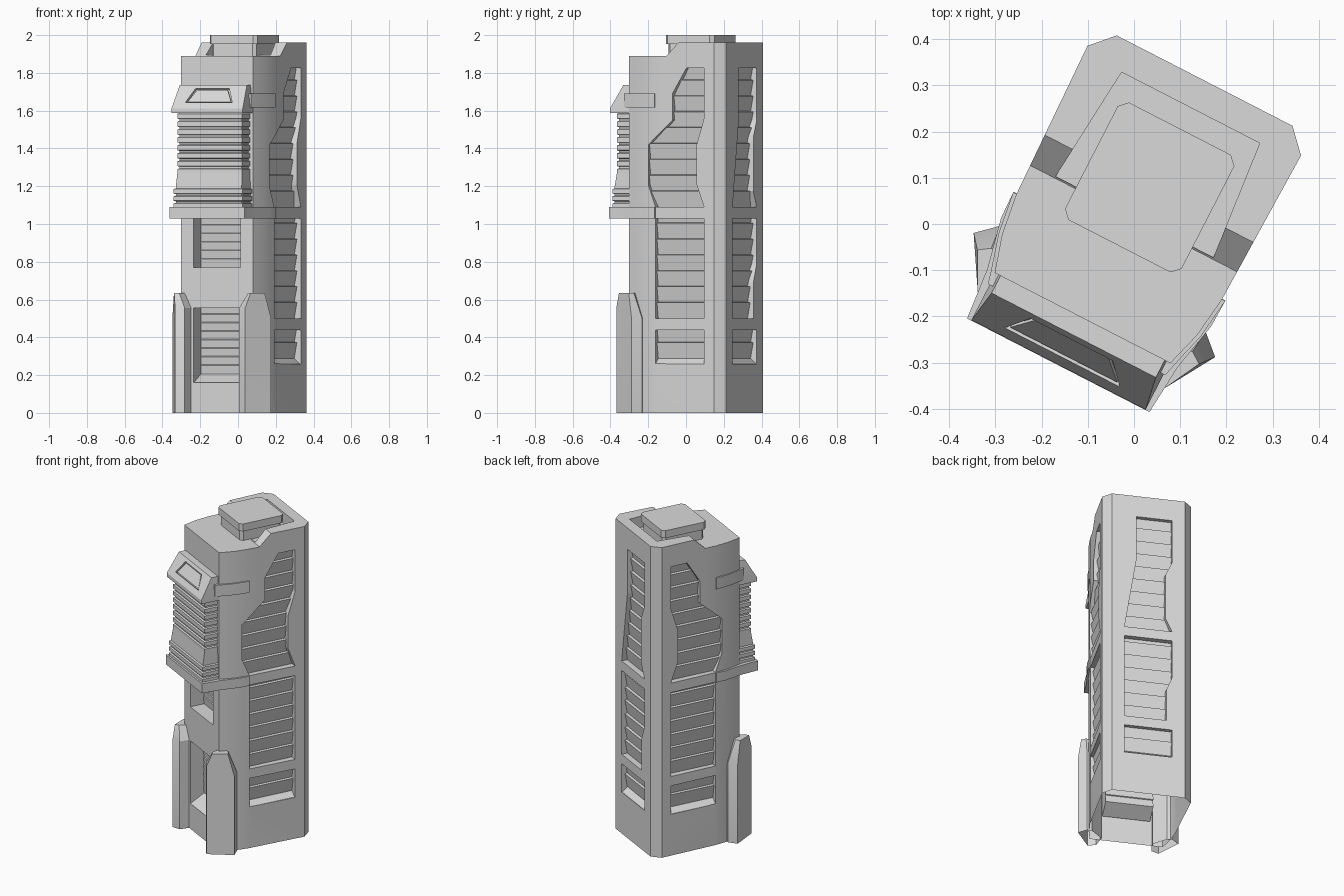
import bpy, bmesh, math
from mathutils import Matrix

if "Cube" in bpy.data.objects:
    bpy.data.objects.remove(bpy.data.objects["Cube"])

mat = bpy.data.materials.new("concrete_grey")
mat.diffuse_color = (0.7, 0.7, 0.7, 1)
mat.use_nodes = True
mat.node_tree.nodes["Principled BSDF"].inputs["Base Color"].default_value = mat.diffuse_color
# everything is modelled square to the axes, then turned to the tower's heading
TURN = Matrix.Rotation(math.radians(-27.2), 4, 'Z') @ Matrix.Translation((-0.006, 0, 0))
parts = []


def loft(name, rings, keep=True):
    """Closed solid through rings of equal point count."""
    bm = bmesh.new()
    vs = [[bm.verts.new(p) for p in r] for r in rings]
    n = len(rings[0])
    for a, b in zip(vs, vs[1:]):
        for i in range(n):
            j = (i + 1) % n
            bm.faces.new((a[i], a[j], b[j], b[i]))
    bm.faces.new(vs[0][::-1])
    bm.faces.new(vs[-1])
    bmesh.ops.recalc_face_normals(bm, faces=bm.faces)
    me = bpy.data.meshes.new(name)
    bm.to_mesh(me)
    bm.free()
    ob = bpy.data.objects.new(name, me)
    bpy.context.collection.objects.link(ob)
    me.materials.append(mat)
    if keep:
        parts.append(ob)
    return ob


def prism(name, outline, z0, z1, keep=True):
    return loft(name, [[(x, y, z) for x, y in outline] for z in (z0, z1)], keep)


def both(half):
    """Full outline from the right half, listed front to back."""
    return half + [(-x, y) for x, y in reversed(half)]


def cut(ob, cutter):
    cutter.hide_render = True
    m = ob.modifiers.new("cut", 'BOOLEAN')
    m.operation, m.solver, m.object = 'DIFFERENCE', 'EXACT', cutter
    bpy.context.view_layer.objects.active = ob
    bpy.ops.object.modifier_apply(modifier=m.name)
    bpy.data.objects.remove(cutter, do_unlink=True)


def open_bottom(ob):
    bm = bmesh.new()
    bm.from_mesh(ob.data)
    low = [f for f in bm.faces if f.calc_center_median().z < 0.001]
    bmesh.ops.delete(bm, geom=low, context='FACES')
    bm.to_mesh(ob.data)
    bm.free()


def lerp(path, z):
    for (z0, s0), (z1, s1) in zip(path, path[1:]):
        if z <= z1:
            return s0 + (s1 - s0) * max(0, z - z0) / (z1 - z0)
    return path[-1][1]


def louvre(place, left, right, depth=0.037, tooth=0.016, pitch=0.084, sill=0.0):
    """Window pocket cutter whose inner face is stepped into slats."""
    z0, z1 = left[0][0], left[-1][0]
    zs = {p[0] for p in left + right}
    k = z0 + sill + pitch
    steps = []
    while k < z1 - 0.02:
        steps.append(k)
        k += pitch
    for s in steps:
        zs = {z for z in zs if abs(z - s) > 0.006 or z in (z0, z1)} | {s, s + 0.003}
    if sill:
        zs.add(z0 + sill)
    rings = []
    for z in sorted(zs):
        if sill and z == z0:
            d = 0.004
        else:
            below = [s for s in steps if s + 0.0029 <= z]
            base = below[-1] if below else z0 + sill
            d = depth - tooth * min(1, max(0, z - base) / pitch)
        a, b = lerp(left, z), lerp(right, z)
        rings.append([place(a, -0.05, z), place(b, -0.05, z), place(b, d, z), place(a, d, z)])
    return loft("window_cutter", rings, False)


# main tower
body = prism("tower_body", both([(0.214, -0.232), (0.238, -0.15), (0.25, -0.06),
                                 (0.26, 0.297), (0.214, 0.346)]), 0, 1.96)

# lowered front roof with sloped parapet ends, and sunken roof deck
roof = [(-0.5, 1.89), (0.01, 1.89), (0.083, 1.96), (0.083, 2.1), (-0.5, 2.1)]
cut(body, loft("roof_cutter", [[(x, y, z) for y, z in roof] for x in (-0.5, 0.5)], False))
cut(body, prism("deck_cutter", both([(0.192, 0.014), (0.168, 0.28)]), 1.888, 2.1, False))

# side windows, mirrored
top_front = [(1.09, -0.055), (1.2, -0.1), (1.42, -0.1), (1.55, 0.046), (1.69, 0.046), (1.825, 0.13)]
top_back = [(1.09, 0.237), (1.21, 0.192), (1.42, 0.192), (1.56, 0.237), (1.825, 0.237)]
for sg in (1, -1):
    def side(s, d, z, sg=sg):
        return (sg * (0.256 - d), s, z)
    cut(body, louvre(side, top_front, top_back))
    cut(body, louvre(side, [(0.5, -0.055), (1.03, -0.055)], [(0.5, 0.237), (1.03, 0.237)]))
    cut(body, louvre(side, [(0.26, -0.055), (0.44, -0.055)], [(0.26, 0.237), (0.44, 0.237)], sill=0.028))


# back windows
def back(s, d, z):
    return (s, 0.346 - d, z)


cut(body, louvre(back, [(1.09, -0.14), (1.17, -0.1), (1.46, -0.1), (1.55, -0.14), (1.825, -0.14)],
                 [(1.09, 0.14), (1.54, 0.07), (1.825, 0.07)]))
cut(body, louvre(back, [(0.5, -0.105), (0.7, -0.105), (0.79, -0.14), (1.03, -0.14)],
                 [(0.5, 0.14), (1.03, 0.14)]))
cut(body, louvre(back, [(0.26, -0.14), (0.44, -0.14)], [(0.26, 0.14), (0.44, 0.14)], sill=0.028))


# front doorway above a sloped step, and front window under the bay
def front(s, d, z):
    return (s, -0.232 + d, z)


for z0, z1, sill in ((0.16, 0.555, 0.047), (0.77, 1.04, 0.0)):
    cut(body, louvre(front, [(z0, -0.14), (z1, -0.14)], [(z0, 0.14), (z1, 0.14)],
                     depth=0.09, tooth=0.006, pitch=0.045, sill=sill))
open_bottom(body)

# ledge that carries the bay and wraps onto the sides
prism("bay_ledge", both([(0.222, -0.347), (0.232, -0.232), (0.256, -0.12), (0.258, -0.057), (0.2, -0.057)]),
      1.03, 1.09)


# ribbed bay wall: flared foot, then straight
def bay_ring(z, w, f):
    return [(-w, f, z), (w, f, z), (w + 0.004, -0.215, z), (-w - 0.004, -0.215, z)]


rings = []
for z0, z1, n, w, f in ((1.085, 1.2, 3, 0.205, -0.336), (1.265, 1.6, 8, 0.193, -0.316)):
    p = (z1 - z0) / n
    for i in range(n):
        z = z0 + i * p
        rings += [bay_ring(z, w, f), bay_ring(z + p * 0.6, w, f),
                  bay_ring(z + p * 0.7, w - 0.009, f + 0.009), bay_ring(z + p * 0.92, w - 0.009, f + 0.009)]
rings.append(bay_ring(1.6, 0.193, -0.316))
loft("bay_ribs", rings)

# bay hood with a sunken trapezoid panel
hood = loft("bay_hood", [[(-w, f, z), (w, f, z), (w, -0.215, z), (-w, -0.215, z)]
                         for z, w, f in ((1.588, 0.212, -0.346), (1.612, 0.212, -0.346), (1.735, 0.2, -0.274))])


def slope(w, z, off):
    y = -0.346 + (z - 1.612) * 0.072 / 0.123
    return (w, y - 0.863 * off, z + 0.505 * off)


def panel(name, g, lo, hi, keep):
    pts = [(-0.14 + g, 1.643 + g / 2), (0.14 - g, 1.643 + g / 2), (0.1 - g, 1.717 - g / 2), (-0.1 + g, 1.717 - g / 2)]
    return loft(name, [[slope(w, z, o) for w, z in pts] for o in (lo, hi)], keep)


cut(hood, panel("panel_cutter", 0, -0.012, 0.03, False))
panel("hood_panel", 0.01, -0.02, -0.004, True)

# straps from the hood to the side walls
for sg in (1, -1):
    prism("bay_strap", [(sg * x, y) for x, y in ((0.2, -0.26), (0.216, -0.26), (0.223, -0.232), (0.246, -0.15),
                                                 (0.258, -0.058), (0.23, -0.058), (0.2, -0.2))], 1.618, 1.69)

# corner buttresses at the foot
foot = [(0.25, -0.136), (0.294, -0.176), (0.208, -0.311), (0.162, -0.29), (0.15, -0.21), (0.22, -0.14)]
tip = [(0.245, -0.188), (0.27, -0.205), (0.228, -0.285), (0.205, -0.27), (0.19, -0.22), (0.22, -0.19)]
heights = [0.5, 0.5, 0.555, 0.555, 0.555, 0.5]
for sg in (1, -1):
    leg = loft("corner_buttress", [[(sg * x, y, 0) for x, y in foot],
                                   [(sg * x, y, z) for (x, y), z in zip(foot, heights)],
                                   [(sg * x, y, 0.635) for x, y in tip]])
    open_bottom(leg)


# roof plant: base and wider cap with clipped corners
def clipped(w, y0, y1, c):
    return both([(w - c, y0), (w, y0 + c), (w, y1 - c), (w - c, y1)])


prism("roof_unit_base", clipped(0.132, -0.047, 0.219, 0.017), 1.885, 1.96)
prism("roof_unit_cap", clipped(0.142, -0.057, 0.229, 0.018), 1.953, 2.0)

# turn everything to its heading and smooth the curved walls
for ob in parts:
    ob.data.transform(TURN)
    bpy.ops.object.select_all(action='DESELECT')
    ob.select_set(True)
    bpy.context.view_layer.objects.active = ob
    bpy.ops.object.shade_smooth_by_angle(angle=math.radians(25))
